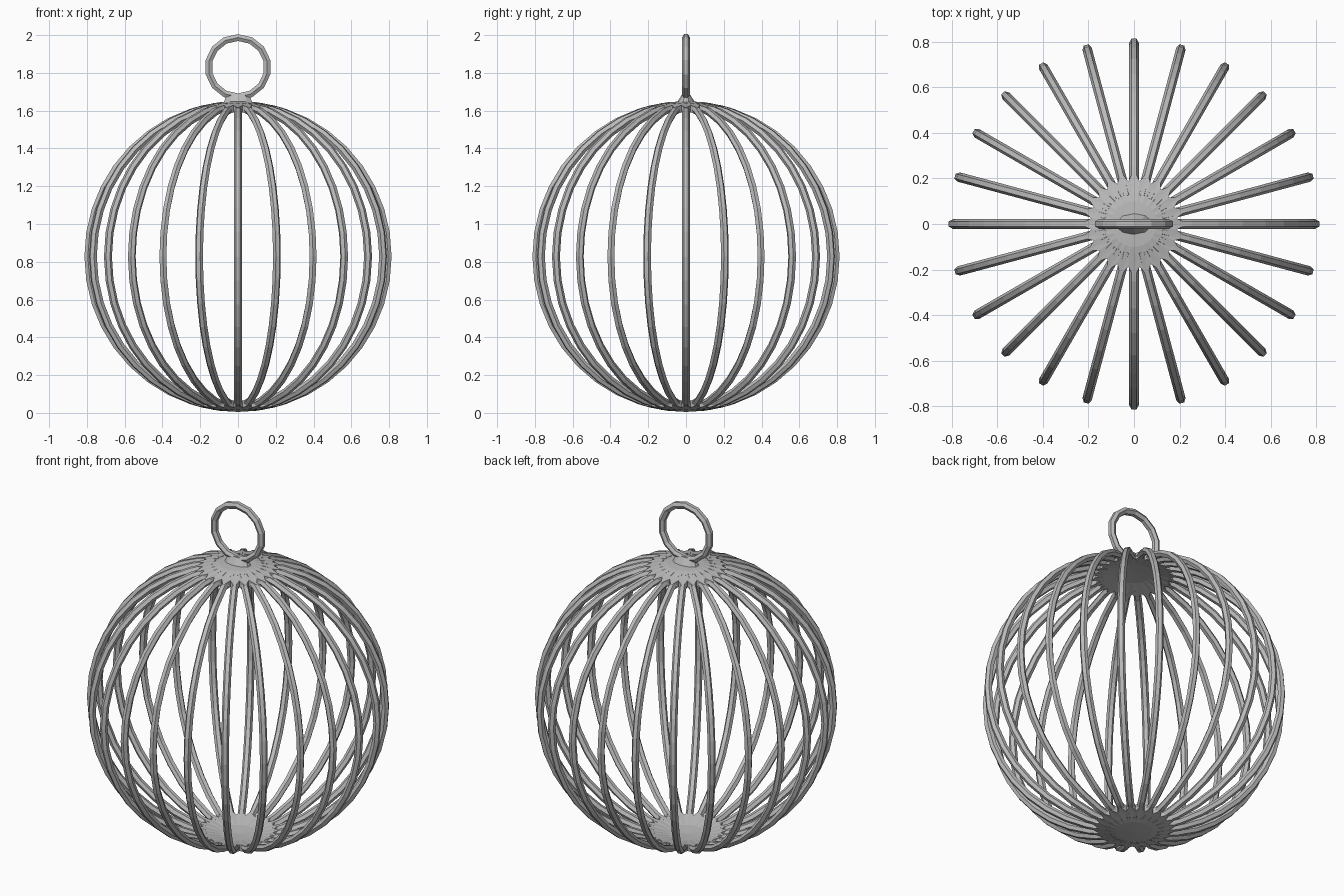
import bpy, bmesh, math
from mathutils import Vector

if "Cube" in bpy.data.objects:
    bpy.data.objects.remove(bpy.data.objects["Cube"])

RIBS = 24          # number of meridian wires
R = 0.795          # wire centreline radius
T = 0.021          # wire radius
CZ = 0.828         # cage centre height
SZ = 1.012         # slight vertical stretch

metal = bpy.data.materials.new("grey_metal")
metal.diffuse_color = (0.5, 0.5, 0.5, 1)
metal.use_nodes = True
metal.node_tree.nodes["Principled BSDF"].inputs["Base Color"].default_value = metal.diffuse_color


def make_object(name, bm):
    bmesh.ops.recalc_face_normals(bm, faces=bm.faces)
    mesh = bpy.data.meshes.new(name)
    bm.to_mesh(mesh)
    bm.free()
    mesh.materials.append(metal)
    obj = bpy.data.objects.new(name, mesh)
    bpy.context.collection.objects.link(obj)
    return obj


def tube(bm, centres, outs, sides_dir, radius, sides=6, closed=False):
    """Sweep a polygon section along points with given outward directions."""
    rings = []
    for c, o in zip(centres, outs):
        ring = []
        for k in range(sides):
            a = 2 * math.pi * (k + 0.5) / sides
            ring.append(bm.verts.new(c + radius * (o * math.cos(a) + sides_dir * math.sin(a))))
        rings.append(ring)
    n = len(rings)
    for i in range(n if closed else n - 1):
        a, b = rings[i], rings[(i + 1) % n]
        for k in range(sides):
            j = (k + 1) % sides
            bm.faces.new((a[k], a[j], b[j], b[k]))
    if not closed:
        bm.faces.new(rings[0])
        bm.faces.new(rings[-1])


# Meridian wires of the round cage
bm = bmesh.new()
STEPS = 18
for i in range(RIBS):
    phi = 2 * math.pi * i / RIBS
    side = Vector((-math.sin(phi), math.cos(phi), 0))
    pts, outs = [], []
    for s in range(STEPS + 1):
        t = 0.16 + (math.pi - 0.32) * s / STEPS
        d = Vector((math.sin(t) * math.cos(phi), math.sin(t) * math.sin(phi), math.cos(t)))
        outs.append(d)
        pts.append(Vector((d.x * R, d.y * R, CZ + d.z * R * SZ)))
    tube(bm, pts, outs, side, T)
make_object("cage_wires", bm)


# Domed plates at both poles, rim webbed out along each wire
def pole_plate(name, sign):
    bm = bmesh.new()
    n = RIBS * 2

    def point(rad, r, a):
        z = math.sqrt(rad * rad - r * r) * SZ
        return bm.verts.new((r * math.cos(a), r * math.sin(a), CZ + sign * z))

    shells = []
    for rad in (R + 0.018, R - 0.018):
        pole = point(rad, 0, 0)
        rings = []
        for r_wire, r_gap in ((0.1, 0.1), (0.235, 0.19)):
            rings.append([point(rad, r_gap if k % 2 else r_wire, 2 * math.pi * k / n)
                          for k in range(n)])
        for k in range(n):
            j = (k + 1) % n
            bm.faces.new((pole, rings[0][k], rings[0][j]))
            bm.faces.new((rings[0][k], rings[1][k], rings[1][j], rings[0][j]))
        shells.append(rings[1])
    for k in range(n):
        j = (k + 1) % n
        bm.faces.new((shells[0][k], shells[0][j], shells[1][j], shells[1][k]))
    make_object(name, bm)


pole_plate("top_plate", 1)
pole_plate("bottom_plate", -1)

# Hanging ring standing in the xz plane
bm = bmesh.new()
N = 14
dirs = [Vector((math.cos(2 * math.pi * (k + 0.5) / N), 0, math.sin(2 * math.pi * (k + 0.5) / N)))
        for k in range(N)]
tube(bm, [Vector((0, 0, 1.83)) + d * 0.157 for d in dirs], dirs, Vector((0, 1, 0)), 0.021, closed=True)
make_object("hanging_ring", bm)

# Flared foot joining the ring to the top plate
bm = bmesh.new()
bmesh.ops.create_cone(bm, cap_ends=True, segments=10, radius1=0.085, radius2=0.06, depth=0.055)
for v in bm.verts:
    v.co.y *= 0.65 if v.co.z < 0 else 0.33
    v.co.z += 1.66
make_object("ring_foot", bm)
